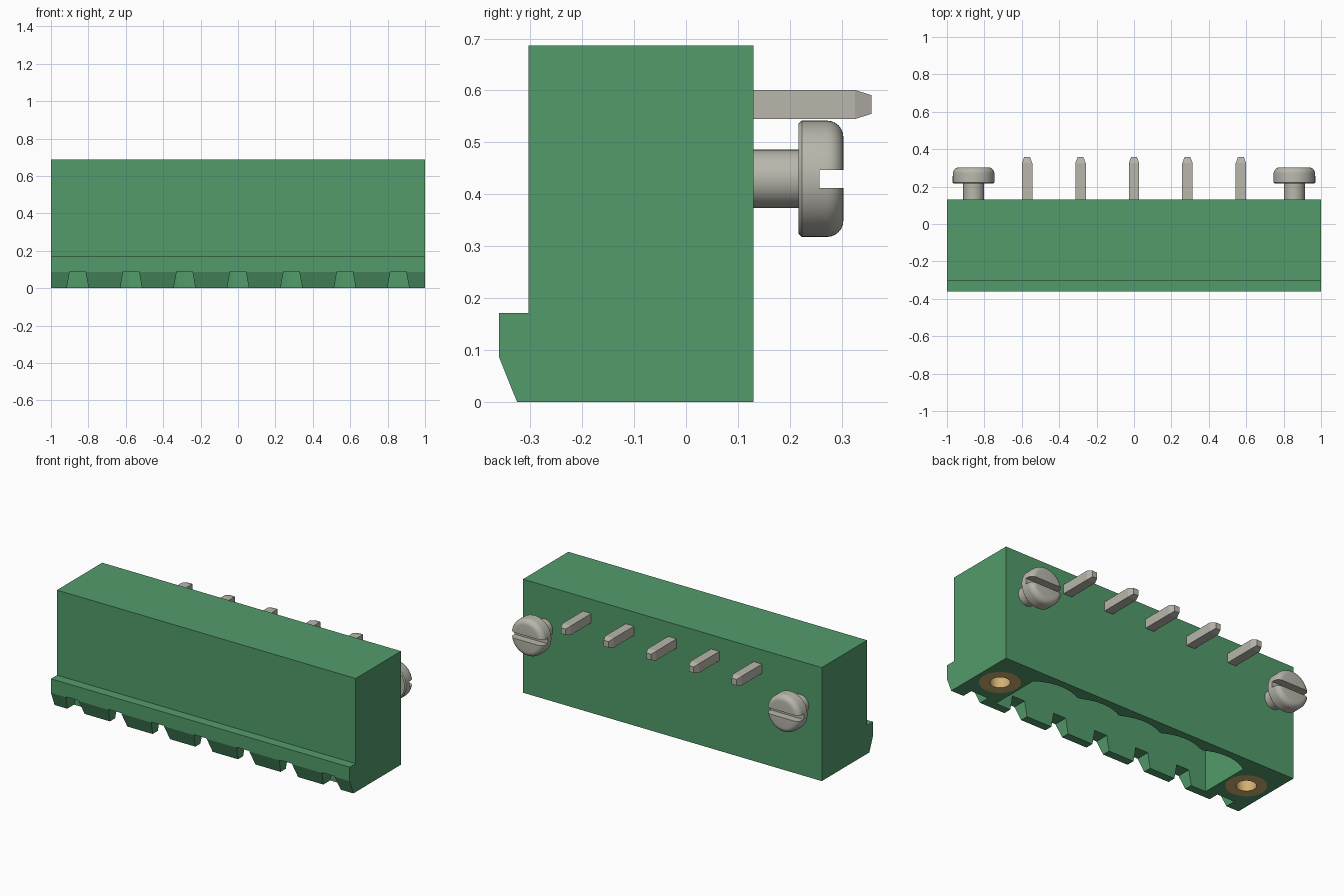
import bpy, bmesh, math
from mathutils import Matrix, Vector

if "Cube" in bpy.data.objects:
    bpy.data.objects.remove(bpy.data.objects["Cube"], do_unlink=True)

PITCH = 2 / 7
PIN_X = [i * PITCH for i in range(-2, 3)]
SCREW_X = 3 * PITCH
ROW_Y = -0.09


def material(name, rgb):
    m = bpy.data.materials.new(name)
    m.use_nodes = True
    m.diffuse_color = (*rgb, 1)
    node = next(n for n in m.node_tree.nodes if n.type == 'BSDF_PRINCIPLED')
    node.inputs["Base Color"].default_value = (*rgb, 1)
    return m


green = material("green plastic", (0.084, 0.33, 0.147))
steel = material("light grey metal", (0.48, 0.47, 0.41))
brass = material("brass", (0.64, 0.44, 0.17))


def finish(bm, name, mat):
    bmesh.ops.recalc_face_normals(bm, faces=bm.faces[:])
    me = bpy.data.meshes.new(name)
    bm.to_mesh(me)
    bm.free()
    me.materials.append(mat)
    ob = bpy.data.objects.new(name, me)
    bpy.context.collection.objects.link(ob)
    return ob


def prism(name, points, offset, mat):
    """Extrude a flat outline of 3D points by an offset."""
    bm = bmesh.new()
    face = bm.faces.new([bm.verts.new(p) for p in points])
    out = bmesh.ops.extrude_face_region(bm, geom=[face])
    moved = [g for g in out["geom"] if isinstance(g, bmesh.types.BMVert)]
    bmesh.ops.translate(bm, verts=moved, vec=offset)
    return finish(bm, name, mat)


def lathe(name, profile, place, mat):
    """Spin a radius/height profile about z, then place it."""
    bm = bmesh.new()
    vs = [bm.verts.new((r, 0, h)) for r, h in profile]
    es = [bm.edges.new(pair) for pair in zip(vs, vs[1:])]
    bmesh.ops.spin(bm, geom=vs + es, axis=(0, 0, 1), cent=(0, 0, 0),
                   angle=math.tau, steps=48)
    bmesh.ops.remove_doubles(bm, verts=bm.verts[:], dist=1e-5)
    bmesh.ops.transform(bm, matrix=place, verts=bm.verts[:])
    return finish(bm, name, mat)


def activate(ob):
    bpy.ops.object.select_all(action='DESELECT')
    ob.select_set(True)
    bpy.context.view_layer.objects.active = ob


def cut(ob, cutter):
    mod = ob.modifiers.new("cut", 'BOOLEAN')
    mod.operation = 'DIFFERENCE'
    mod.solver = 'EXACT'
    mod.object = cutter
    activate(ob)
    bpy.ops.object.modifier_apply(modifier=mod.name)
    bpy.data.objects.remove(cutter, do_unlink=True)


def smooth(ob):
    activate(ob)
    bpy.ops.object.shade_smooth_by_angle(angle=math.radians(35))


# Housing: side profile with a front lip
side = [(-0.36, 0.172), (-0.36, 0.087), (-0.325, 0), (0.13, 0),
        (0.13, 0.687), (-0.303, 0.687), (-0.303, 0.172)]
housing = prism("housing", [(-1, y, z) for y, z in side], (2, 0, 0), green)

# Socket cavity with a shallow scallop behind each pin
END, FRONT, R = 0.73, -0.276, 0.276
outline = [(-END, FRONT), (END, FRONT)]
steps = 50
for i in range(steps + 1):
    x = END - 2 * END * i / steps
    d = min(abs(x - px) for px in PIN_X)
    outline.append((x, 0.085 - R + math.sqrt(R * R - d * d)))
cut(housing, prism("cavity_cutter", [(x, y, -0.1) for x, y in outline],
                   (0, 0, 0.62), green))

# Tapered keying notches along the lip
for i in range(-3, 4):
    x = i * PITCH
    trapezoid = [(x - 0.06, -0.4, -0.01), (x + 0.06, -0.4, -0.01),
                 (x + 0.042, -0.4, 0.09), (x - 0.042, -0.4, 0.09)]
    cut(housing, prism("notch_cutter", trapezoid, (0, 0.14, 0), green))

for sign, tag in ((1, "left"), (-1, "right")):
    x = sign * SCREW_X

    # Threaded insert, flush with the underside
    place = Matrix.Translation((x, ROW_Y, 0))
    cut(housing, lathe("insert_cutter", [(0, -0.1), (0.112, -0.1), (0.112, 0.36), (0, 0.36)],
                       place, green))
    insert = lathe(tag + "_insert", [(0, 0.36), (0.112, 0.36), (0.112, 0), (0.055, 0),
                                     (0.055, 0.33), (0, 0.33)], place, brass)
    smooth(insert)

    # Slotted screw pointing out of the back
    rim = [(0.08 + 0.032 * math.cos(a), 0.271 + 0.032 * math.sin(a))
           for a in (math.radians(15 * k) for k in range(7))]
    profile = [(0, 0.1), (0.056, 0.1), (0.056, 0.217), (0.106, 0.217), (0.112, 0.223),
               *rim, (0, 0.303)]
    place = Matrix.Translation((x, 0, 0.43)) @ Matrix.Rotation(-math.pi / 2, 4, 'X')
    screw = lathe(tag + "_screw", profile, place, steel)
    slot = [(x - 0.2, 0.257, 0.412), (x - 0.2, 0.4, 0.412),
            (x - 0.2, 0.4, 0.447), (x - 0.2, 0.257, 0.447)]
    cut(screw, prism("slot_cutter", slot, (0.4, 0, 0), steel))
    smooth(screw)

# Bent square pins: sections as (centre y, centre z), (half depth y, z), half width
W = 0.028
sections = [((ROW_Y, 0.15), (0.016, 0), 0.016),
            ((ROW_Y, 0.185), (W, 0), W),
            ((ROW_Y, 0.573), (W, -W), W),
            ((0.325, 0.573), (0, -W), W),
            ((0.357, 0.573), (0, -0.018), 0.016)]
for n, px in enumerate(PIN_X, 1):
    bm = bmesh.new()
    rings = []
    for (y, z), (dy, dz), w in sections:
        rings.append([bm.verts.new((px + sx * w, y + s * dy, z + s * dz))
                      for sx, s in ((-1, -1), (1, -1), (1, 1), (-1, 1))])
    for a, b in zip(rings, rings[1:]):
        for k in range(4):
            j = (k + 1) % 4
            bm.faces.new((a[k], a[j], b[j], b[k]))
    bm.faces.new(rings[0])
    bm.faces.new(rings[-1])
    finish(bm, "pin_%d" % n, steel)
